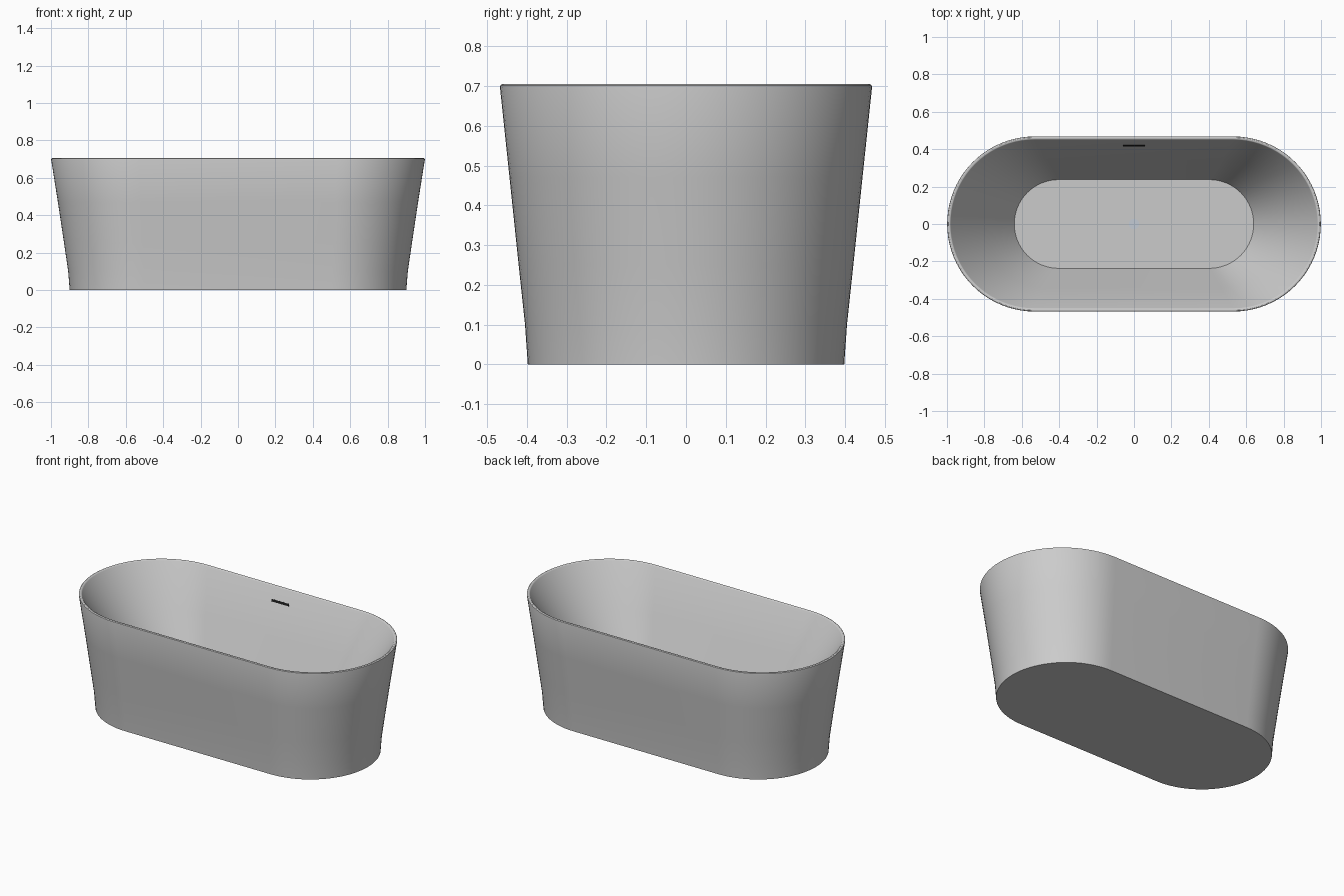
import bpy, bmesh, math

if "Cube" in bpy.data.objects:
    bpy.data.objects.remove(bpy.data.objects["Cube"])

ARC = 40                       # segments per rounded end
FLOOR_Z = 0.20
RIM_Z = 0.70
RIM_W, FLOOR_W = 0.450, 0.237  # inner half widths


def material(name, rgb):
    m = bpy.data.materials.new(name)
    m.diffuse_color = (*rgb, 1)
    m.use_nodes = True
    m.node_tree.nodes["Principled BSDF"].inputs["Base Color"].default_value = m.diffuse_color
    return m


def stadium(bm, half_len, half_wid, z):
    """Ring of vertices: two semicircles joined by straight sides."""
    ring = []
    c = half_len - half_wid
    for side in (1, -1):
        for i in range(ARC + 1):
            a = -math.pi / 2 + math.pi * i / ARC
            ring.append(bm.verts.new((side * (c + half_wid * math.cos(a)),
                                      side * half_wid * math.sin(a), z)))
    return ring


# Tub shell: stacked sections from the base, over the rim, down to the floor
sections = [
    (0.900, 0.398, 0.0),
    (0.908, 0.405, 0.10),
    (0.930, 0.421, 0.25),
    (0.963, 0.444, 0.47),
    (0.999, 0.468, 0.697),
    (0.998, 0.467, 0.702),
    (0.993, 0.462, 0.705),
    (0.986, 0.456, 0.705),
    (0.982, 0.452, 0.703),
    (0.980, RIM_W, RIM_Z),
    (0.810, (RIM_W + FLOOR_W) / 2, (RIM_Z + FLOOR_Z) / 2),
    (0.640, FLOOR_W, FLOOR_Z),
]
bm = bmesh.new()
rings = [stadium(bm, *s) for s in sections]
for lo, hi in zip(rings, rings[1:]):
    n = len(lo)
    for i in range(n):
        j = (i + 1) % n
        bm.faces.new((lo[i], lo[j], hi[j], hi[i]))
bm.faces.new(list(reversed(rings[0])))
bm.faces.new(rings[-1])
mesh = bpy.data.meshes.new("tub_shell")
bm.to_mesh(mesh)
bm.free()
tub = bpy.data.objects.new("tub_shell", mesh)
bpy.context.collection.objects.link(tub)
bpy.context.view_layer.objects.active = tub
tub.select_set(True)
bpy.ops.object.shade_smooth_by_angle(angle=math.radians(30))

# Overflow slot lying on the back inner wall
slot_z = 0.627
slope = (RIM_W - FLOOR_W) / (RIM_Z - FLOOR_Z)
slot_y = RIM_W - slope * (RIM_Z - slot_z)
bpy.ops.mesh.primitive_cube_add(size=1, location=(0, slot_y, slot_z),
                                rotation=(-math.atan(slope), 0, 0))
slot = bpy.context.object
slot.name = "overflow_slot"
slot.scale = (0.12, 0.006, 0.014)
slot.data.materials.append(material("black", (0.01, 0.01, 0.01)))

# Drain disc in the middle of the floor
bpy.ops.mesh.primitive_cylinder_add(vertices=32, radius=0.028, depth=0.006,
                                    location=(0, 0, FLOOR_Z + 0.001))
drain = bpy.context.object
drain.name = "drain"
drain.data.materials.append(material("pale_metal", (0.55, 0.6, 0.66)))
bpy.ops.object.shade_smooth_by_angle(angle=math.radians(30))
